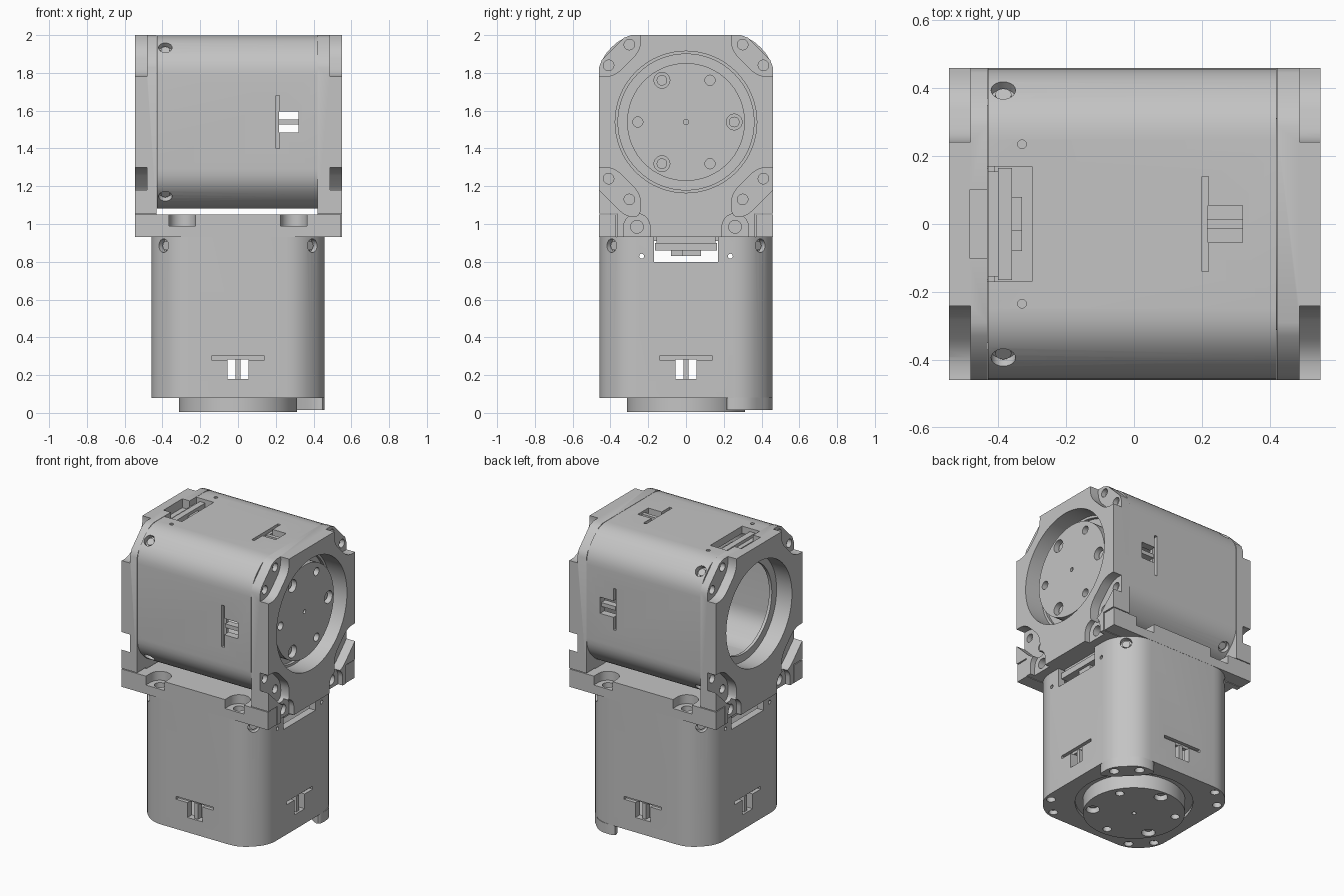
import bpy, bmesh, math
from mathutils import Matrix

cube = bpy.data.objects.get("Cube")
if cube:
    bpy.data.objects.remove(cube, do_unlink=True)

grey = bpy.data.materials.new("machined grey")
grey.use_nodes = True
grey.diffuse_color = (0.55, 0.55, 0.55, 1)
grey.node_tree.nodes["Principled BSDF"].inputs["Base Color"].default_value = (0.55, 0.55, 0.55, 1)
parts = []
ID = Matrix.Identity(4)


def prism(name, pts, z0, z1, m=ID):
    """Extrude a closed outline from z0 to z1, then move it by m."""
    bm = bmesh.new()
    face = bm.faces.new([bm.verts.new((x, y, z0)) for x, y in pts])
    ext = bmesh.ops.extrude_face_region(bm, geom=[face])["geom"]
    for v in ext:
        if isinstance(v, bmesh.types.BMVert):
            v.co.z = z1
    bmesh.ops.recalc_face_normals(bm, faces=bm.faces)
    bm.transform(m)
    me = bpy.data.meshes.new(name)
    bm.to_mesh(me)
    bm.free()
    me.materials.append(grey)
    ob = bpy.data.objects.new(name, me)
    bpy.context.collection.objects.link(ob)
    return ob


def circle(x, y, r, n=20):
    return [(x + r * math.cos(2 * math.pi * i / n), y + r * math.sin(2 * math.pi * i / n)) for i in range(n)]


def rect(x0, x1, y0, y1):
    return [(x0, y0), (x1, y0), (x1, y1), (x0, y1)]


def rounded(pts, r, n=5):
    """Round every corner of an outline."""
    out = []
    for i, (bx, by) in enumerate(pts):
        ends = []
        for px, py in (pts[i - 1], pts[(i + 1) % len(pts)]):
            d = math.hypot(px - bx, py - by)
            t = min(r, d * 0.45) / d
            ends.append((bx + (px - bx) * t, by + (py - by) * t))
        (ax, ay), (cx, cy) = ends
        for k in range(n + 1):
            t = k / n
            out.append(((1 - t) ** 2 * ax + 2 * t * (1 - t) * bx + t * t * cx,
                        (1 - t) ** 2 * ay + 2 * t * (1 - t) * by + t * t * cy))
    return out


def octagon(h, c, r):
    return rounded([(h, -c), (h, c), (c, h), (-c, h), (-h, c), (-h, -c), (-c, -h), (c, -h)], r)


def carve(ob, cutters):
    """Subtract all cutters from the part and remove them."""
    for c in cutters:
        c.hide_render = True
        mod = ob.modifiers.new("cut", "BOOLEAN")
        mod.operation, mod.solver, mod.object = "DIFFERENCE", "EXACT", c
    dg = bpy.context.evaluated_depsgraph_get()
    dg.update()
    me = bpy.data.meshes.new_from_object(ob.evaluated_get(dg))
    ob.modifiers.clear()
    ob.data = me
    for c in cutters:
        bpy.data.objects.remove(c, do_unlink=True)
    parts.append(ob)


def turn(deg):
    return Matrix.Rotation(math.radians(deg), 4, "Z")


QUARTERS = (0, 90, 180, 270)
SCREWS = ((0.41, 0.30), (0.30, 0.41))
POCKET = rounded([(0.50, 0.24), (0.38, 0.24), (0.24, 0.38), (0.24, 0.50), (0.32, 0.50), (0.50, 0.32)], 0.06)


def actuator(label, m):
    """Hollow housing along z with its output hub at the low end."""
    body = prism(label + "_housing", octagon(0.459, 0.33, 0.08), 0.08, 0.93, m)
    cuts = [prism("c", octagon(0.41, 0.28, 0.07), 0.13, 0.91, m),
            prism("c", circle(0, 0, 0.36, 64), 0.05, 0.16, m),
            prism("c", circle(0, 0, 0.30, 64), 0.88, 0.96, m)]
    for q in QUARTERS:
        mq = m @ turn(q)
        # locking window and slit on each side
        cuts.append(prism("c", rect(0.38, 0.5, -0.055, 0.055), 0.18, 0.282, mq))
        cuts.append(prism("c", rect(0.435, 0.5, -0.14, 0.14), 0.28, 0.30, mq))
        parts.append(prism(label + "_window_bar", rect(0.40, 0.445, -0.013, 0.013), 0.175, 0.285, mq))
        # angled corner screw
        diag = m @ turn(q + 45) @ Matrix.Translation((0, 0, 0.885)) @ Matrix.Rotation(math.pi / 2, 4, "Y")
        cuts.append(prism("c", circle(0, 0, 0.036), 0.525, 0.60, diag))
        parts.append(prism(label + "_corner_screw", circle(0, 0, 0.024), 0.52, 0.54, diag))
        for x, y in SCREWS:
            cuts.append(prism("c", circle(x, y, 0.028), 0.05, 0.11, mq))
    for q in (0, 180):
        # connector opening, circuit board and socket
        mq = m @ turn(q)
        cuts.append(prism("c", rect(0.36, 0.5, -0.17, 0.17), 0.80, 0.95, mq))
        parts.append(prism(label + "_circuit_board", rect(0.34, 0.44, -0.165, 0.165), 0.86, 0.90, mq))
        parts.append(prism(label + "_board_backing", rect(0.34, 0.42, -0.155, 0.155), 0.895, 0.93, mq))
        parts.append(prism(label + "_socket", rect(0.38, 0.42, -0.02, 0.08), 0.83, 0.862, mq))
        side = mq @ Matrix.Translation((0, 0, 0.83)) @ Matrix.Rotation(math.pi / 2, 4, "Y")
        for y in (-0.235, 0.235):
            cuts.append(prism("c", circle(0, y, 0.013, 12), 0.38, 0.5, side))
    carve(body, cuts)

    # output hub with alternating large and small bolt holes
    hub = prism(label + "_output_hub", circle(0, 0, 0.312, 64), 0.004, 0.12, m)
    cuts = [prism("c", circle(0, 0, 0.014, 12), -0.01, 0.02, m)]
    for i in range(6):
        a = i * math.pi / 3
        x, y = 0.255 * math.sin(a), 0.255 * math.cos(a)
        cuts.append(prism("c", circle(x, y, 0.027 if i % 2 else 0.042), -0.02, 0.05, m))
        if i % 2 == 0:
            parts.append(prism(label + "_hub_bolt", circle(x, y, 0.028), 0.03, 0.06, m))
    carve(hub, cuts)
    parts.append(prism(label + "_hub_flange", circle(0, 0, 0.365, 64), 0.10, 0.135, m))


upper = Matrix.Translation((0.5, 0, 1.54)) @ Matrix.Rotation(-math.pi / 2, 4, "Y")
actuator("lower", ID)
actuator("upper", upper)

# corner tab beside the lower hub
tab = prism("corner_tab", rounded([(0.459, 0.20), (0.459, 0.33), (0.33, 0.459), (0.20, 0.459),
                                   (0.24, 0.38), (0.38, 0.24)], 0.06), 0.014, 0.082)
carve(tab, [prism("c", circle(x, y, 0.03), 0, 0.05) for x, y in SCREWS])

# end plates with feet, one at each end of the upper housing
half = [(0.46, 0.29), (0.445, 0.33), (0.33, 0.445), (0.29, 0.46), (-0.485, 0.46), (-0.485, 0.365), (-0.61, 0.365)]
outline = half + [(x, -y) for x, y in reversed(half)]
for name, outer, s, bore in (("left_end_plate", -0.05, 1, 0.375), ("right_end_plate", 1.045, -1, 0.35)):
    def slab(pts, d0, d1):
        a, b = sorted((outer + s * d0, outer + s * d1))
        return prism("c", pts, a, b, upper)

    plate = slab(outline, 0, 0.129 if s > 0 else 0.114)
    plate.name = name
    cuts = [slab(circle(0, 0, bore, 64), -0.05, 0.2)]
    for sx in (-1, 1):
        for sy in (-1, 1):
            cuts.append(slab([(x * sx, y * sy) for x, y in POCKET], -0.05, 0.063))
            cuts += [slab(circle(x * sx, y * sy, 0.028), 0, 0.095) for x, y in SCREWS]
    for sy in (-1, 1):
        # recessed foot bolt seats
        cuts.append(slab(circle(-0.555, 0.26 * sy, 0.07), -0.05, 0.035))
        cuts.append(slab(circle(-0.555, 0.26 * sy, 0.034), -0.05, 0.08))
        cuts.append(slab(rect(-0.65, -0.555, 0.26 * sy - 0.07, 0.26 * sy + 0.07), -0.05, 0.035))
    if s < 0:
        # cable notch above the connector
        cuts.append(slab(rect(0.40, 0.5, -0.1, 0.1), 0.06, 0.2))
    carve(plate, cuts)

# mounting plate between the two housings
arm = [(0.425, 0.37), (0.545, 0.37), (0.545, 0.46)]
ring = arm + [(-x, y) for x, y in reversed(arm)]
mount = prism("mounting_plate", ring + [(x, -y) for x, y in reversed(ring)], 0.93, 1.05)
cuts = []
for sx in (-1, 1):
    for sy in (-1, 1):
        x, y = 0.295 * sx, 0.41 * sy
        slot = [(x + 0.07, 0.5 * sy), (x - 0.07, 0.5 * sy)]
        slot += [(x - 0.07 * math.cos(k * math.pi / 12), y - 0.07 * sy * math.sin(k * math.pi / 12)) for k in range(13)]
        cuts.append(prism("c", slot, 0.99, 1.1))
        cuts.append(prism("c", circle(x, y, 0.035), 0.95, 1.02))
carve(mount, cuts)

# smooth the round surfaces and keep the machined edges crisp
bpy.ops.object.select_all(action="DESELECT")
for ob in parts:
    ob.select_set(True)
bpy.context.view_layer.objects.active = parts[0]
bpy.ops.object.shade_smooth_by_angle(angle=math.radians(30))
